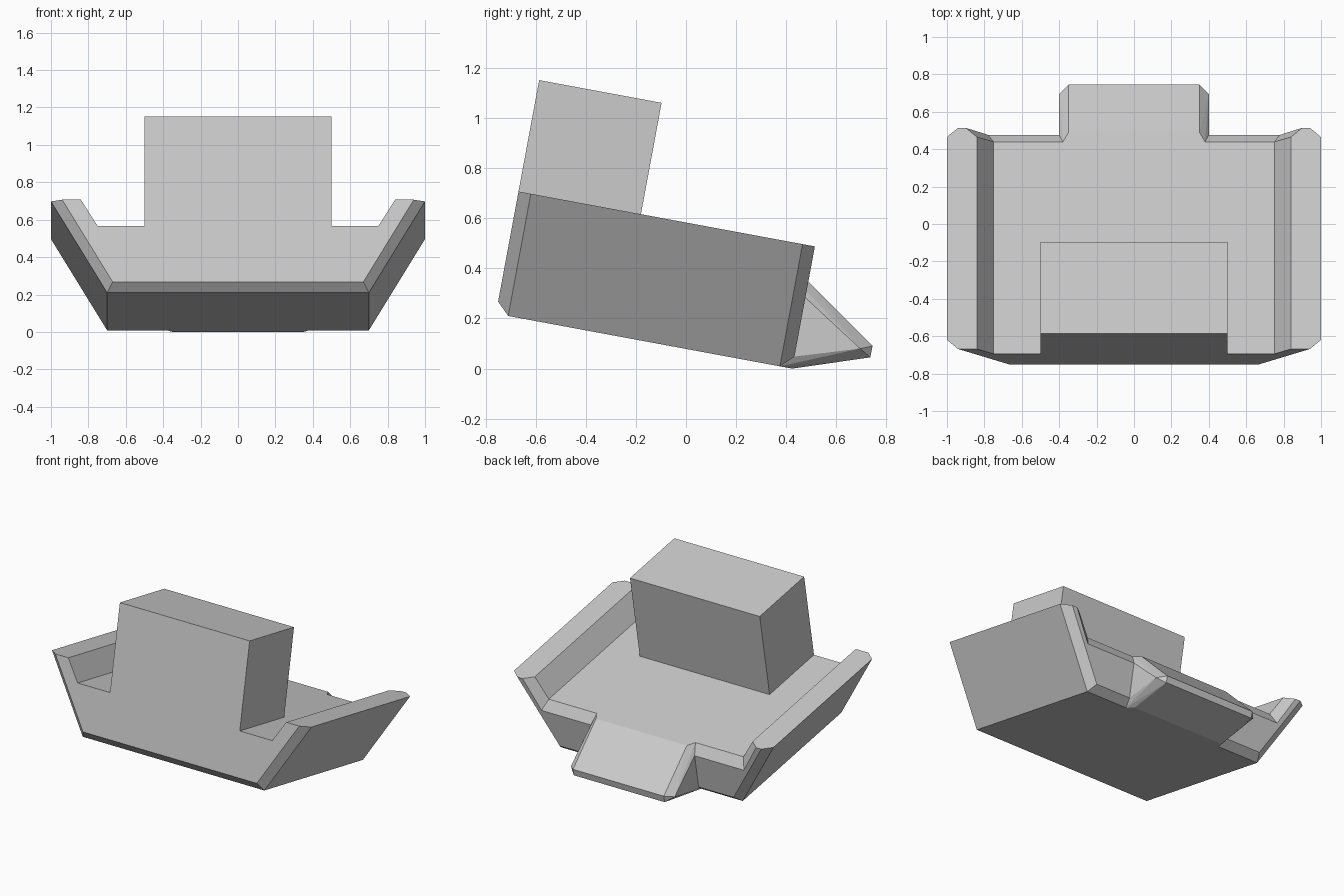
import bpy, bmesh, math
from mathutils import Matrix

cube = bpy.data.objects.get("Cube")
if cube:
    bpy.data.objects.remove(cube, do_unlink=True)

grey = bpy.data.materials.new("plain_grey")
grey.use_nodes = True
colour = (0.6, 0.6, 0.6, 1)
grey.diffuse_color = colour
grey.node_tree.nodes["Principled BSDF"].inputs["Base Color"].default_value = colour

# Everything is modelled level, then pitched so that the front rises
TILT = Matrix.Translation((0, 0, -0.005)) @ Matrix.Rotation(math.radians(-10.5), 4, 'X')
FRONT, REAR, BEVEL = -0.787, 0.366, 0.05
FLOOR, RIM, BASE = 0.434, 0.578, 0.082


def finish(name, bm):
    bmesh.ops.recalc_face_normals(bm, faces=bm.faces)
    bm.transform(TILT)
    mesh = bpy.data.meshes.new(name)
    bm.to_mesh(mesh)
    bm.free()
    mesh.materials.append(grey)
    obj = bpy.data.objects.new(name, mesh)
    bpy.context.collection.objects.link(obj)
    return obj


def loft(name, sections):
    """Join mirrored half outlines, each given as (y, [(x, z), ...])."""
    bm = bmesh.new()
    rings = []
    for y, half in sections:
        outline = half + [(-x, z) for x, z in reversed(half)]
        rings.append([bm.verts.new((x, y, z)) for x, z in outline])
    n = len(rings[0])
    for a, b in zip(rings, rings[1:]):
        for i in range(n):
            j = (i + 1) % n
            bm.faces.new((a[i], a[j], b[j], b[i]))
    bm.faces.new(rings[0])
    bm.faces.new(rings[-1])
    return finish(name, bm)


# Flared tray with raised side walls and bevelled ends
inner = [(0.84, RIM), (0.75, FLOOR)]
outer = [(0.70, BASE), (1.0, RIM)]
outer_inset = [(0.67, 0.131), (0.94, RIM)]
rear_inset = [(0.90, RIM), (0.78, 0.37)]
loft("flared_tray", [
    (FRONT, outer_inset + inner),
    (FRONT + BEVEL, outer + inner),
    (REAR, outer + inner),
    (REAR + BEVEL, outer_inset + rear_inset),
])

# Upright block flush with the front
block = [(0.5, FLOOR), (0.5, 1.03)]
loft("front_block", [(FRONT, block), (-0.29, block)])

# Rear ramp: a wedge with bevelled sides
ramp = bmesh.new()
half = [
    (0.38, REAR, FLOOR), (0.35, 0.418, FLOOR), (0.35, 0.715, 0.229),
    (0.35, 0.714, 0.183), (0.35, 0.416, BASE), (0.38, REAR, BASE),
    (0.40, 0.416, 0.37), (0.40, 0.668, 0.21), (0.40, 0.416, 0.131),
]
for x, y, z in half:
    for side in (1, -1):
        ramp.verts.new((side * x, y, z))
bmesh.ops.convex_hull(ramp, input=ramp.verts)
bmesh.ops.dissolve_limit(ramp, angle_limit=0.02, verts=ramp.verts, edges=ramp.edges)
finish("rear_ramp", ramp)
